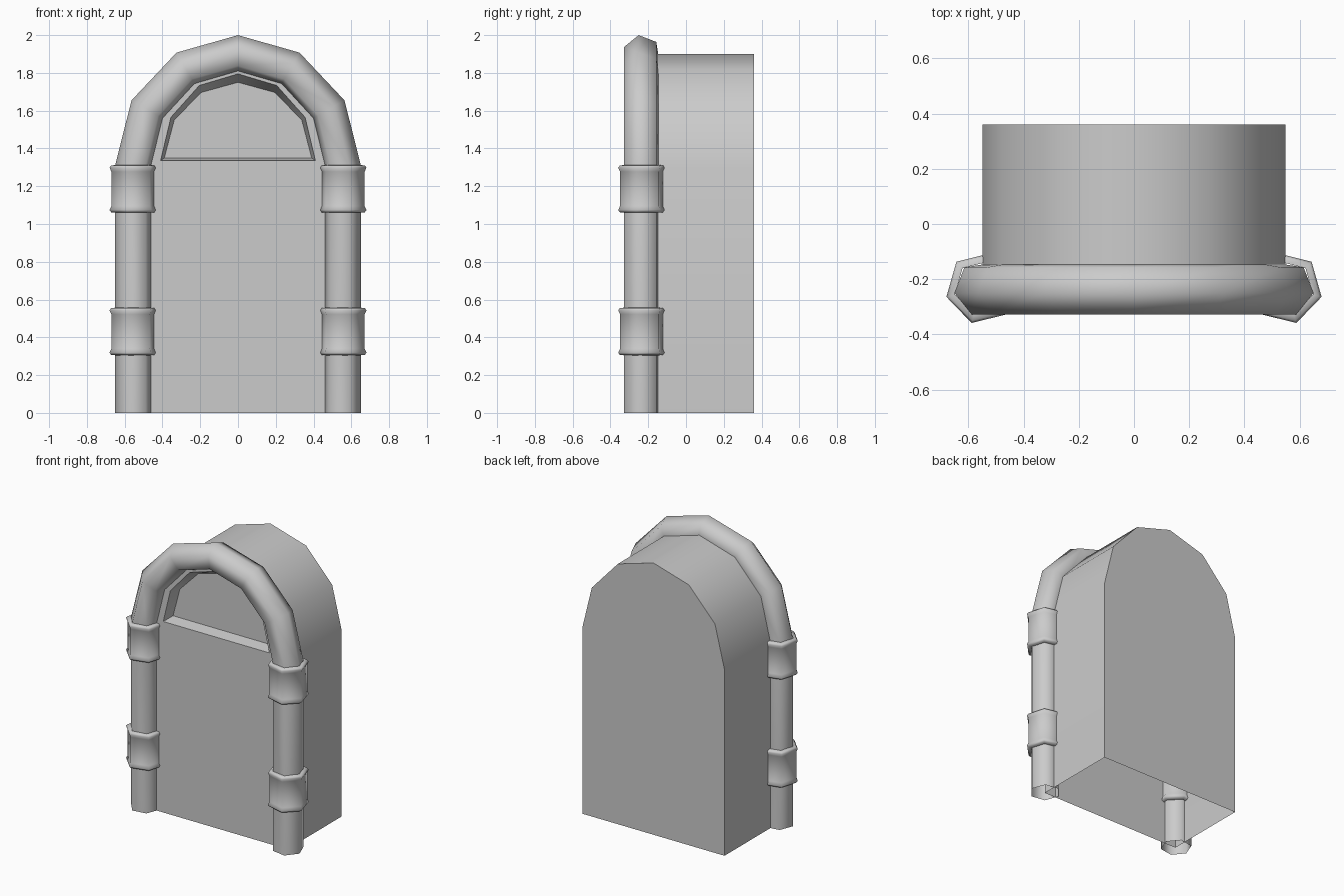
import bpy, bmesh, math

if "Cube" in bpy.data.objects:
    bpy.data.objects.remove(bpy.data.objects["Cube"])

ARC = [math.radians(180 - 30 * i) for i in range(7)]


def arch(rx, rz, base, y):
    """Seven points of a half ellipse, left to right."""
    return [(rx * math.cos(t), y, base + rz * math.sin(t)) for t in ARC]


def finish(bm, name, angle):
    bmesh.ops.recalc_face_normals(bm, faces=bm.faces)
    mesh = bpy.data.meshes.new(name)
    bm.to_mesh(mesh)
    bm.free()
    ob = bpy.data.objects.new(name, mesh)
    bpy.context.collection.objects.link(ob)
    bpy.ops.object.select_all(action='DESELECT')
    ob.select_set(True)
    bpy.context.view_layer.objects.active = ob
    bpy.ops.object.shade_smooth_by_angle(angle=math.radians(angle))
    return ob


def skin(bm, rings, closed):
    """Quads between successive rings of vertices."""
    for a, b in zip(rings, rings[1:]):
        n = len(a)
        for i in range(n if closed else n - 1):
            j = (i + 1) % n
            bm.faces.new((a[i], a[j], b[j], b[i]))


# Arched hollow body, open underneath, with a recessed window in the front
bm = bmesh.new()
verts = lambda pts: [bm.verts.new(p) for p in pts]
outline = lambda y: verts([(-0.55, y, 0)] + arch(0.55, 0.6, 1.3, y) + [(0.55, y, 0)])
back, front = outline(0.36), outline(-0.24)
rim = verts(arch(0.41, 0.46, 1.335, -0.24))
pane = verts(arch(0.39, 0.4, 1.35, -0.16))
skin(bm, [back, front], False)
skin(bm, [front[1:-1], rim], False)
skin(bm, [rim, pane], True)
bm.faces.new(back)
bm.faces.new(pane)
bm.faces.new((front[0], front[1], rim[0], rim[-1], front[-2], front[-1]))
finish(bm, "arched_body", 50)

# Hexagonal tube running up, over the arch and down again
bm = bmesh.new()
section = [(0.1 * math.cos(a), -0.235 + 0.1 * math.sin(a))
           for a in (math.radians(60 * k - 9) for k in range(6))]
rings = []
for i, t in enumerate(ARC):
    ring = [((0.552 + d) * math.cos(t), y, 1.31 + (0.591 + d) * math.sin(t))
            for d, y in section]
    foot = [(x, y, 0) for x, y, z in ring]
    order = [ring]
    if i == 0:
        order = [foot, ring]
    elif i == 6:
        order = [ring, foot]
    rings += [[bm.verts.new(p) for p in r] for r in order]
skin(bm, rings, True)
finish(bm, "arch_tube", 65)

# Lipped hexagonal bands, two on each post
PROFILE = [(0.1, 0), (0.123, 0.002), (0.132, 0.014), (0.122, 0.035),
           (0.122, 0.217), (0.132, 0.238), (0.123, 0.25), (0.1, 0.252)]
for side, label in ((-1, "left"), (1, "right")):
    for z0, level in ((0.305, "lower"), (1.06, "upper")):
        bm = bmesh.new()
        rings = []
        for r, z in PROFILE:
            angles = [math.radians(60 * k - 14) for k in range(6)]
            rings.append([bm.verts.new((side * (0.552 + r * math.cos(a)),
                                        -0.232 + r * math.sin(a), z0 + z))
                          for a in angles])
        skin(bm, rings, True)
        finish(bm, f"{level}_band_{label}", 65)
